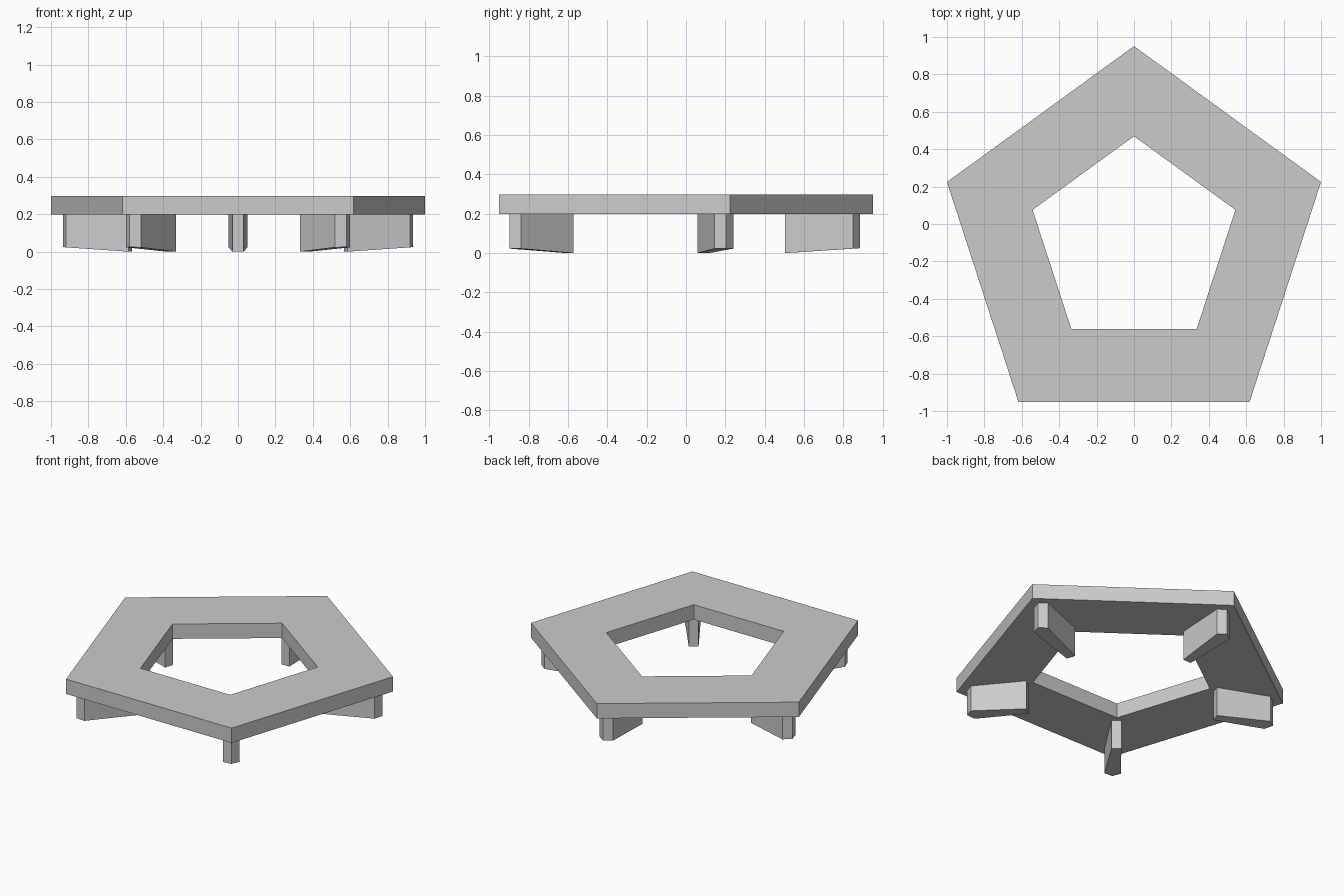
import bpy, bmesh
from math import sin, cos, pi

if "Cube" in bpy.data.objects:
    bpy.data.objects.remove(bpy.data.objects["Cube"])

CY = -0.1005                      # pentagon centre on y
R_OUT, R_IN = 1.0515, 0.57        # corner radii of the ring
Z0, Z1 = 0.198, 0.298             # ring underside and top
ANGLES = [pi / 2 + i * 2 * pi / 5 for i in range(5)]


def finish(name, bm):
    bmesh.ops.recalc_face_normals(bm, faces=bm.faces[:])
    me = bpy.data.meshes.new(name)
    bm.to_mesh(me)
    bm.free()
    ob = bpy.data.objects.new(name, me)
    bpy.context.collection.objects.link(ob)
    return ob


# Pentagonal ring top: four loops bridged into a closed band
bm = bmesh.new()
loops = [[bm.verts.new((r * cos(a), CY + r * sin(a), z)) for a in ANGLES]
         for r, z in ((R_OUT, Z0), (R_OUT, Z1), (R_IN, Z1), (R_IN, Z0))]
for k in range(4):
    a, b = loops[k], loops[(k + 1) % 4]
    for i in range(5):
        j = (i + 1) % 5
        bm.faces.new((a[i], a[j], b[j], b[i]))
finish("ring_top", bm)

# Wedge legs: (radius, half-width offset, bottom height), pointed outer end
PLAN = [(0.605, -0.03, 0.0), (0.95, -0.05, 0.023), (0.985, 0.0, 0.025),
        (0.95, 0.05, 0.023), (0.605, 0.03, 0.0)]
for n, ang in enumerate(ANGLES):
    bm = bmesh.new()
    c, s = cos(ang), sin(ang)
    xy = [(r * c - w * s, CY + r * s + w * c, z) for r, w, z in PLAN]
    low = [bm.verts.new(p) for p in xy]
    top = [bm.verts.new((x, y, Z0)) for x, y, _ in xy]
    bm.faces.new(low)
    bm.faces.new(top)
    for i in range(5):
        j = (i + 1) % 5
        bm.faces.new((low[i], low[j], top[j], top[i]))
    finish(f"leg_{n + 1}", bm)
